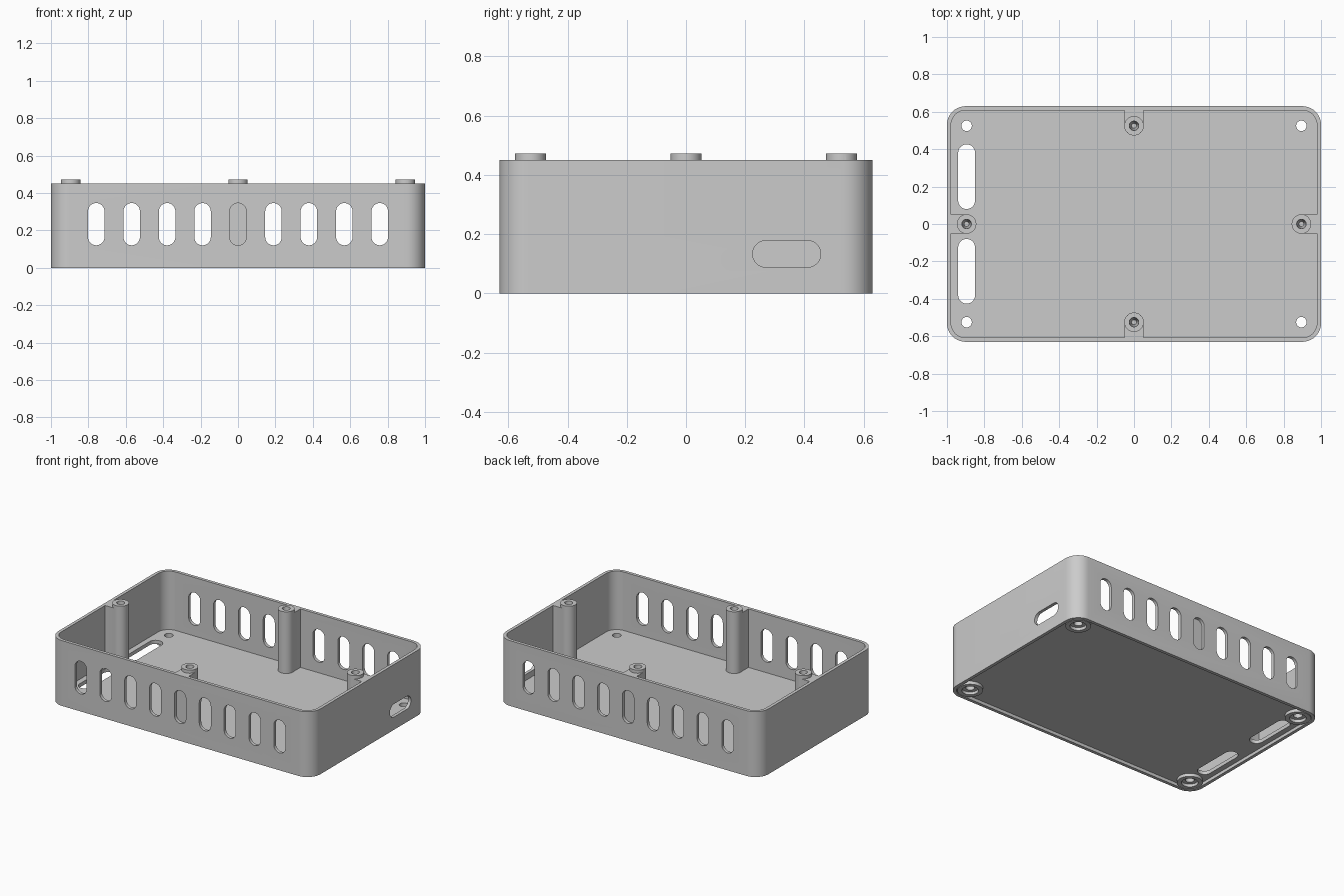
import bpy, bmesh
from math import sin, cos, pi

cube = bpy.data.objects.get("Cube")
if cube:
    bpy.data.objects.remove(cube, do_unlink=True)

grey = bpy.data.materials.new("plain grey")
grey.use_nodes = True
grey.diffuse_color = (0.6, 0.6, 0.6, 1)
grey.node_tree.nodes["Principled BSDF"].inputs["Base Color"].default_value = (0.6, 0.6, 0.6, 1)

LENGTH, WIDTH, HEIGHT, WALL = 2.0, 1.26, 0.45, 0.022
FLOOR, RECESS, POST_TOP = 0.047, 0.022, 0.472
HOLE_X, HOLE_Y = 0.895, 0.525
IN_L, IN_W = LENGTH - 2 * WALL, WIDTH - 2 * WALL


def outline(w, h, r, steps=10):
    """Rounded rectangle; a slot or a circle when r is half a side."""
    pts = []
    for q, (sx, sy) in enumerate([(1, 1), (-1, 1), (-1, -1), (1, -1)]):
        cx, cy = sx * (w / 2 - r), sy * (h / 2 - r)
        for i in range(steps + 1 if r else 1):
            a = (q + i / steps) * pi / 2
            p = (cx + r * cos(a), cy + r * sin(a))
            if all(abs(p[0] - o[0]) + abs(p[1] - o[1]) > 1e-5 for o in pts):
                pts.append(p)
    return pts


def prism(name, w, h, r, t0, t1, at=(0, 0), axis="Z", taper=1.0):
    """Outline at a 2D centre, extruded along an axis from t0 to t1."""
    place = {"Z": lambda u, v, t: (u, v, t),
             "Y": lambda u, v, t: (u, t, v),
             "X": lambda u, v, t: (t, u, v)}[axis]
    pts = outline(w, h, r)
    bm = bmesh.new()
    low, high = [[bm.verts.new(place(at[0] + u * k, at[1] + v * k, t)) for u, v in pts]
                 for t, k in ((t0, taper), (t1, 1.0))]
    bm.faces.new(low)
    bm.faces.new(high)
    n = len(pts)
    for i in range(n):
        j = (i + 1) % n
        bm.faces.new((low[i], low[j], high[j], high[i]))
    bmesh.ops.recalc_face_normals(bm, faces=bm.faces)
    mesh = bpy.data.meshes.new(name)
    bm.to_mesh(mesh)
    bm.free()
    mesh.materials.append(grey)
    obj = bpy.data.objects.new(name, mesh)
    bpy.context.collection.objects.link(obj)
    return obj


def activate(obj):
    bpy.ops.object.select_all(action="DESELECT")
    obj.select_set(True)
    bpy.context.view_layer.objects.active = obj


def combine(obj, tool, operation="DIFFERENCE"):
    mod = obj.modifiers.new("combine", "BOOLEAN")
    mod.operation, mod.object, mod.solver = operation, tool, "EXACT"
    activate(obj)
    bpy.ops.object.modifier_apply(modifier=mod.name)
    bpy.data.objects.remove(tool, do_unlink=True)


def smooth(obj):
    activate(obj)
    bpy.ops.object.shade_smooth_by_angle()


def round_bar(name, radius, z0, z1, x, y, taper=1.0):
    return prism(name, 2 * radius, 2 * radius, radius, z0, z1, (x, y), taper=taper)


# Tray with a shallow recess under the floor
tray = prism("tray", LENGTH, WIDTH, 0.1, 0, HEIGHT)
combine(tray, prism("cavity", IN_L, IN_W, 0.078, FLOOR, 1))
combine(tray, prism("recess", IN_L, IN_W, 0.078, -0.1, RECESS))

# Vent slots along the front and back walls
for side in (-1, 1):
    t0, t1 = sorted((side * (WIDTH / 2 - 0.04), side * (WIDTH / 2 + 0.1)))
    for i in range(-4, 5):
        combine(tray, prism("vent", 0.088, 0.226, 0.044, t0, t1, (i * 0.1895, 0.233), "Y"))

# Cable opening in the end wall
combine(tray, prism("port", 0.23, 0.09, 0.045, 0.95, 1.1, (0.34, 0.133), "X"))

# Two long slots through the floor
for side in (-1, 1):
    combine(tray, prism("floor_slot", 0.09, 0.346, 0.045, -0.1, 0.1, (-HOLE_X, side * 0.253)))

# Corner bosses under the floor, counterbored and drilled through
for sx in (-1, 1):
    for sy in (-1, 1):
        x, y = sx * HOLE_X, sy * HOLE_Y
        combine(tray, round_bar("boss", 0.08, 0, 0.035, x, y), "UNION")
        combine(tray, round_bar("counterbore", 0.052, -0.1, 0.02, x, y))
        combine(tray, round_bar("drill", 0.028, -0.1, 0.1, x, y))
smooth(tray)

# Screw posts, each tied to its wall by a rib
for name, sx, sy in (("front_post", 0, -1), ("back_post", 0, 1),
                     ("left_post", 1, 0), ("right_post", -1, 0)):
    x, y = sx * HOLE_X, sy * HOLE_Y
    post = round_bar(name, 0.052, FLOOR, POST_TOP, x, y)
    reach = IN_W / 2 - HOLE_Y
    size = (reach, 0.1) if sx else (0.1, reach)
    rib = prism("rib", *size, 0, FLOOR, HEIGHT, (x + sx * reach / 2, y + sy * reach / 2))
    combine(post, rib, "UNION")
    combine(post, round_bar("screw_hole", 0.026, 0.3, POST_TOP + 0.01, x, y, taper=0.5))
    smooth(post)
